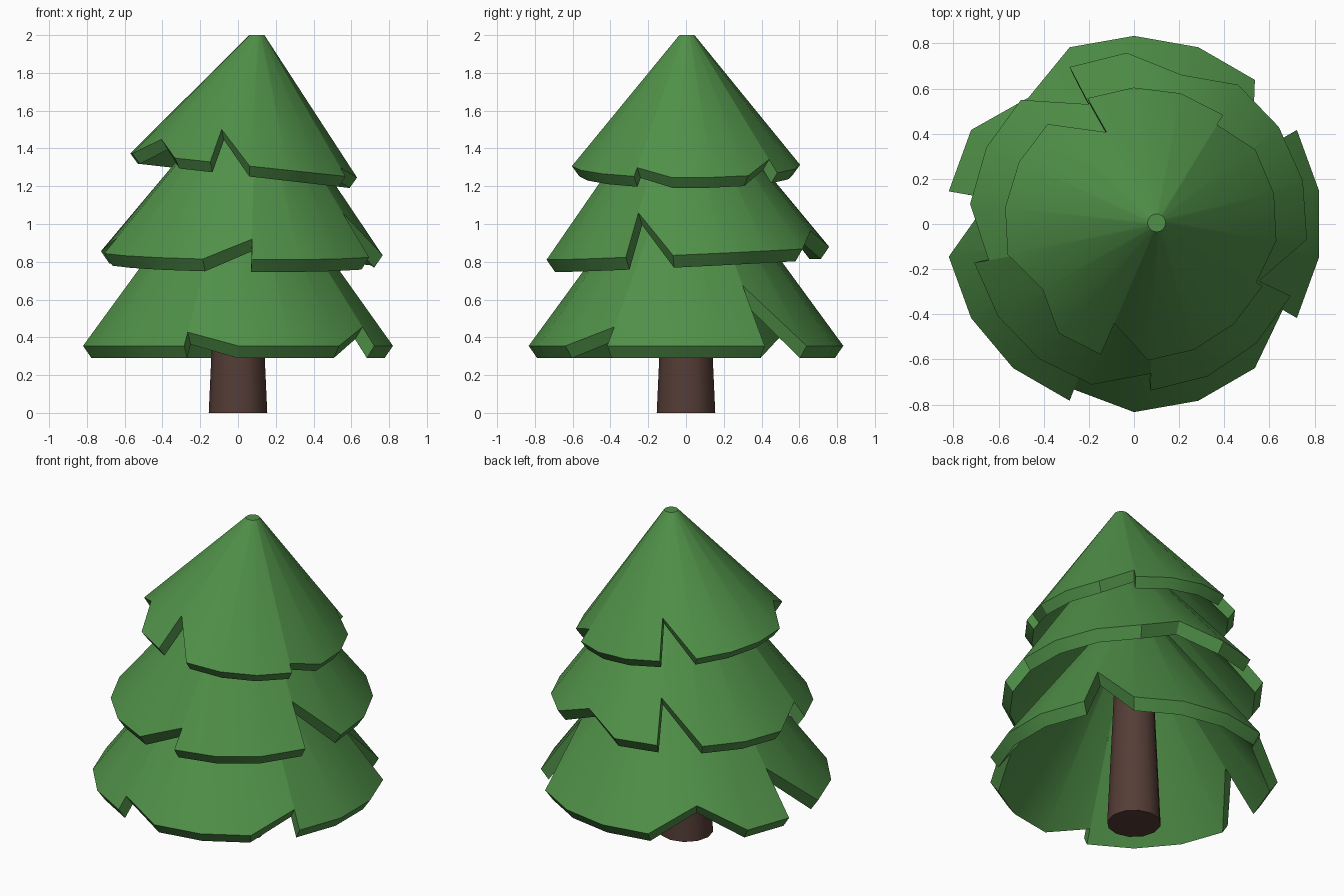
import bpy, bmesh, math
from mathutils import Vector

if "Cube" in bpy.data.objects:
    bpy.data.objects.remove(bpy.data.objects["Cube"])


def material(name, rgb):
    m = bpy.data.materials.new(name)
    m.diffuse_color = (*rgb, 1)
    m.use_nodes = True
    m.node_tree.nodes["Principled BSDF"].inputs["Base Color"].default_value = m.diffuse_color
    return m


GREEN = material("needles", (0.08, 0.28, 0.065))
BROWN = material("bark", (0.09, 0.046, 0.037))


def finish(bm, name, mat):
    bmesh.ops.recalc_face_normals(bm, faces=bm.faces)
    me = bpy.data.meshes.new(name)
    bm.to_mesh(me)
    bm.free()
    ob = bpy.data.objects.new(name, me)
    bpy.context.collection.objects.link(ob)
    me.materials.append(mat)
    bpy.ops.object.select_all(action='DESELECT')
    ob.select_set(True)
    bpy.context.view_layer.objects.active = ob
    bpy.ops.object.shade_smooth_by_angle(angle=math.radians(30))


def tier(name, centre, radius, start, apex, lip, notches, tilt=(0, 0), sides=18):
    """Hollow cone skirt. notches: {side: (short radius, kind)}; kind +1 / -1 slopes
    towards the next / previous side and ends in a wall, 0 is a plain V."""
    bm = bmesh.new()
    c, top = Vector(centre), Vector(apex)
    outer_top, inner_top, cols = [], [], []
    for i in range(sides):
        a = math.radians(start + 360 / sides * i)
        d = Vector((math.cos(a), math.sin(a), 0))
        t = top + d * 0.04
        full = c + d * radius
        full.z += tilt[0] * d.x * radius + tilt[1] * d.y * radius
        inner_apex = top - Vector((0, 0, lip[1] * 1.6))
        outer_top.append(bm.verts.new(t))
        inner_top.append(bm.verts.new(inner_apex + d * 0.02))

        def rim(r):
            p = full.lerp(t, (radius - r) / (radius - 0.04))
            return bm.verts.new(p), bm.verts.new(p - d * lip[0] - Vector((0, 0, lip[1])))

        r, kind = notches.get(i, (radius, 0))
        short = rim(r)
        whole = rim(radius) if kind else short
        # (column joined to the previous side, column joined to the next side)
        cols.append((whole, short) if kind > 0 else (short, whole))
        if kind:
            bm.faces.new((whole[0], short[0], short[1], whole[1]))
    for i in range(sides):
        j = (i + 1) % sides
        (ao, ai), (bo, bi) = cols[i][1], cols[j][0]
        bm.faces.new((ao, bo, outer_top[j], outer_top[i]))
        bm.faces.new((ai, bi, inner_top[j], inner_top[i]))
        bm.faces.new((ao, bo, bi, ai))
    bm.faces.new(outer_top)
    bm.faces.new(inner_top)
    finish(bm, name, GREEN)


# Trunk
bm = bmesh.new()
bmesh.ops.create_cone(bm, cap_ends=True, segments=12, radius1=0.155, radius2=0.105, depth=1.1)
bmesh.ops.translate(bm, verts=bm.verts, vec=(0, 0, 0.55))
finish(bm, "trunk", BROWN)

# Three skirts of branches; side i sits at start + 20 * i degrees
tier("lower_branches", (0, 0, 0.355), 0.833, 10, (0.01, 0, 1.44), (0.045, 0.065),
     {1: (0.60, 1), 6: (0.73, 0), 8: (0.65, 1), 12: (0.78, 1), 16: (0.76, -1)})
tier("middle_branches", (0.02, 0.01, 0.845), 0.75, 14, (0.09, -0.03, 1.78), (0.045, 0.065),
     {3: (0.68, 0), 5: (0.58, 1), 9: (0.69, -1), 13: (0.67, -1), 16: (0.575, 1)},
     tilt=(-0.01, 0.045))
tier("upper_branches", (0.03, 0, 1.31), 0.605, 13, (0.1, 0.005, 2.0), (0.04, 0.055),
     {2: (0.55, -1), 5: (0.44, 1), 10: (0.53, 0), 12: (0.46, 1), 16: (0.57, 1)},
     tilt=(-0.107, 0))
